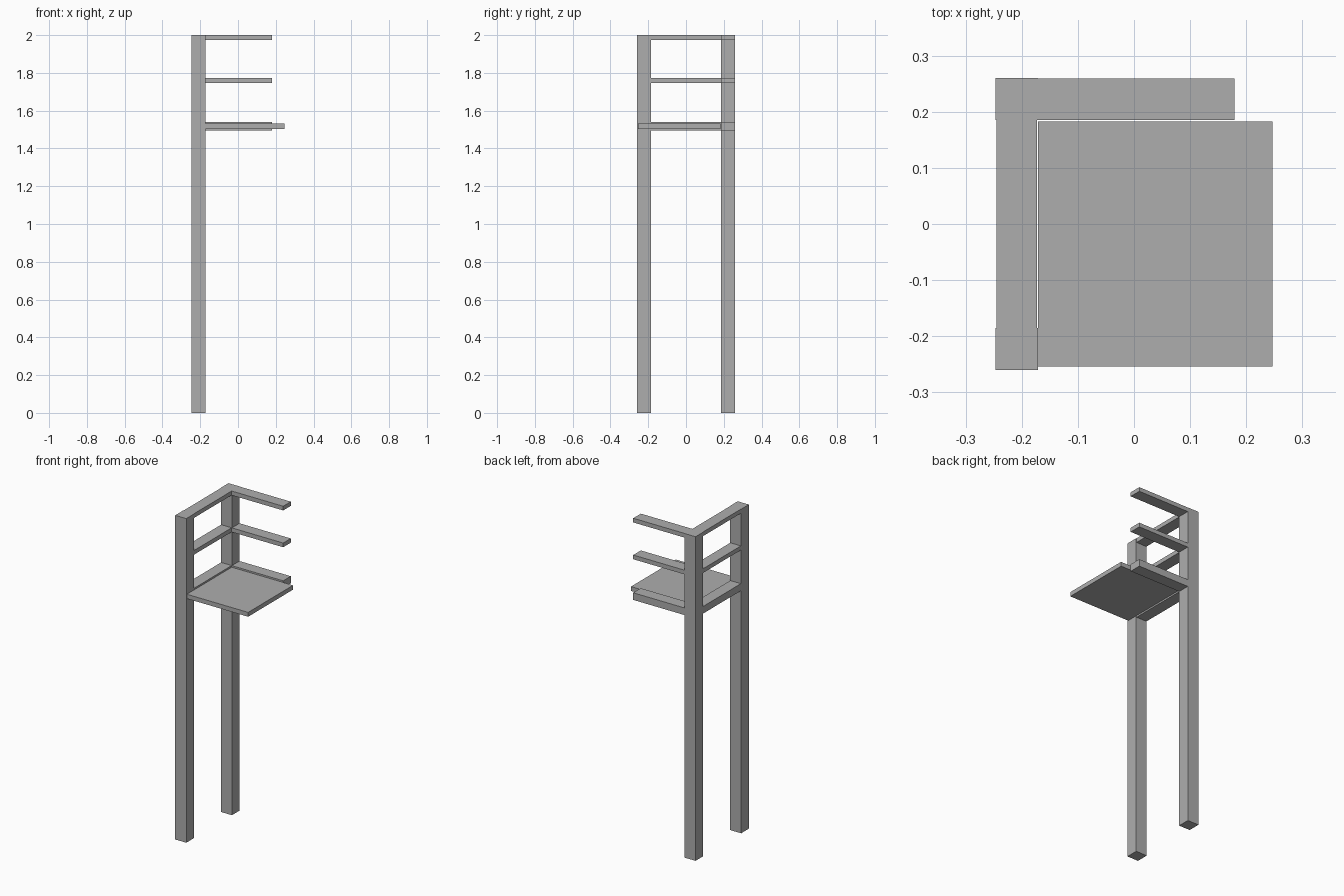
import bpy

cube = bpy.data.objects.get("Cube")
if cube:
    bpy.data.objects.remove(cube, do_unlink=True)

GREY = (0.42, 0.42, 0.42, 1)
grey = bpy.data.materials.new("plain grey")
grey.use_nodes = True
grey.diffuse_color = GREY
grey.node_tree.nodes["Principled BSDF"].inputs["Base Color"].default_value = GREY


def box(name, x, y, z):
    """Box from its (low, high) extents on each axis."""
    spans = (x, y, z)
    bpy.ops.mesh.primitive_cube_add(size=1, location=[(a + b) / 2 for a, b in spans])
    ob = bpy.context.object
    ob.name = name
    ob.scale = [b - a for a, b in spans]
    bpy.ops.object.transform_apply(location=False, rotation=False, scale=True)
    ob.data.materials.append(grey)


LEFT, INNER = -0.247, -0.171   # post faces in x
BACK, GAP = 0.26, 0.185        # post faces in y

# Two tall posts
box("front_post", (LEFT, INNER), (-BACK, -GAP), (0, 2))
box("back_post", (LEFT, INNER), (GAP, BACK), (0, 2))

# Three levels of rails: one between the posts, one cantilevered behind the seat
levels = {"lower": (1.496, 1.54), "middle": (1.747, 1.773), "top": (1.974, 2)}
for level, z in levels.items():
    box(level + "_side_rail", (LEFT + 0.002, INNER - 0.002), (-GAP, GAP), z)
    box(level + "_back_rail", (INNER, 0.179), (GAP, BACK - 0.001), z)

# Square seat panel
box("seat", (INNER, 0.247), (-0.254, 0.183), (1.504, 1.531))
